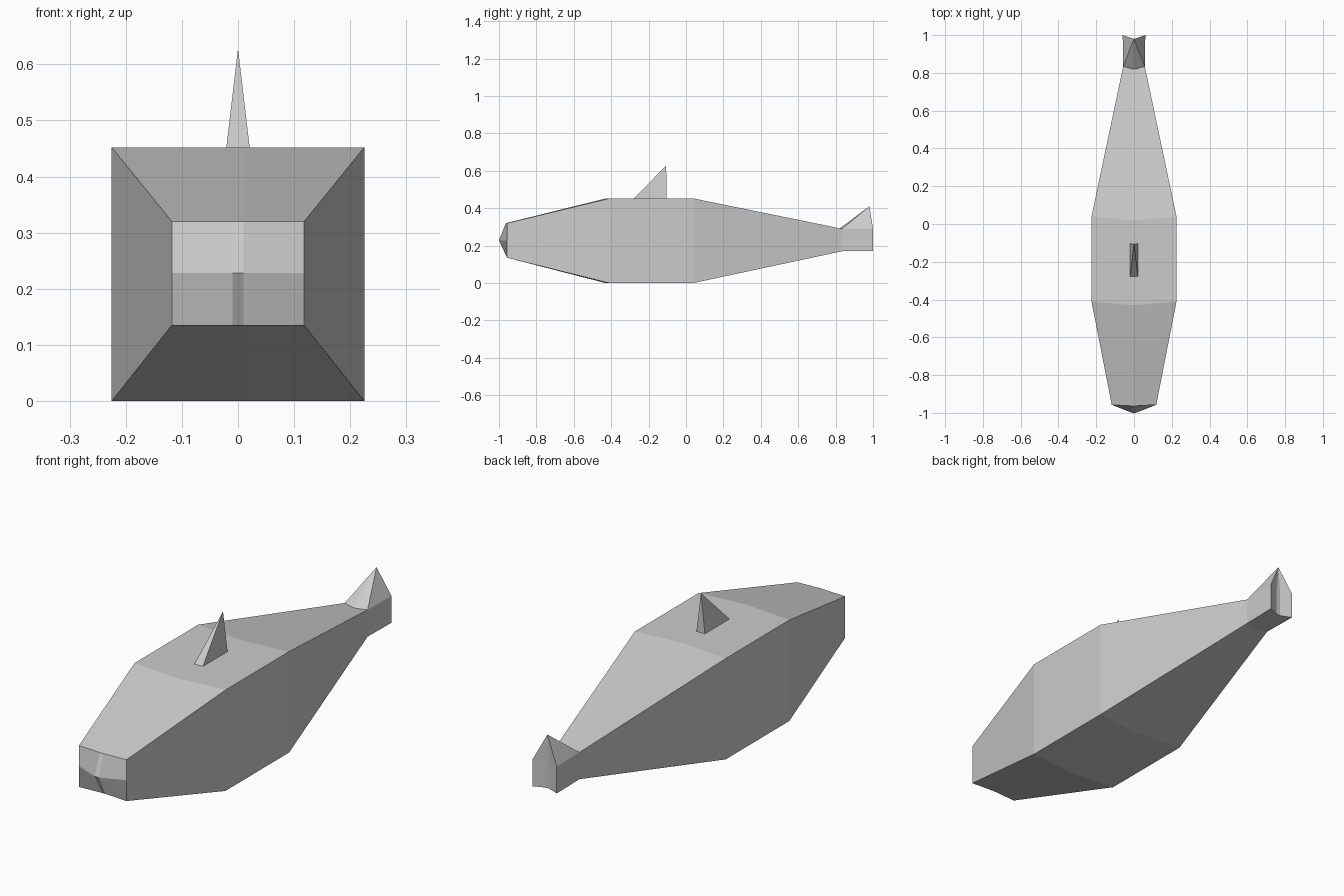
import bpy, bmesh

cube = bpy.data.objects.get("Cube")
if cube:
    bpy.data.objects.remove(cube, do_unlink=True)

grey = bpy.data.materials.new("light_grey")
grey.use_nodes = True
grey.diffuse_color = (0.6, 0.6, 0.6, 1)
grey.node_tree.nodes["Principled BSDF"].inputs["Base Color"].default_value = (0.6, 0.6, 0.6, 1)

MID = 0.01  # half width of the narrow strip along the centre line


def finish(bm, name):
    bmesh.ops.recalc_face_normals(bm, faces=bm.faces)
    mesh = bpy.data.meshes.new(name)
    bm.to_mesh(mesh)
    bm.free()
    mesh.materials.append(grey)
    obj = bpy.data.objects.new(name, mesh)
    bpy.context.collection.objects.link(obj)


def row(bm, w, y, y_mid, z):
    """Four points across the body, the middle two shifted along y."""
    return [bm.verts.new(p) for p in
            ((-w, y, z), (-MID, y_mid, z), (MID, y_mid, z), (w, y, z))]


def ring(bm, w, y, y_top, y_bottom, z0, z1):
    return row(bm, w, y, y_top, z1) + row(bm, w, y, y_bottom, z0)[::-1]


def bridge(bm, a, b):
    n = len(a)
    for i in range(n):
        j = (i + 1) % n
        bm.faces.new((a[i], a[j], b[j], b[i]))


def strip(bm, a, b):
    for i in range(3):
        bm.faces.new((a[i], a[i + 1], b[i + 1], b[i]))


# Body: nose, two full sections, tail root
bm = bmesh.new()
sections = [
    (0.118, -0.957, -0.963, -0.95, 0.135, 0.32),
    (0.225, -0.41, -0.43, -0.43, 0.0, 0.452),
    (0.225, 0.04, 0.02, 0.02, 0.0, 0.452),
    (0.057, 0.835, 0.82, 0.82, 0.17, 0.29),
]
rings = [ring(bm, *s) for s in sections]
for a, b in zip(rings, rings[1:]):
    bridge(bm, a, b)

# Blunt nose, pointed at mid height
nose = row(bm, 0.118, -0.957, -1.0, 0.228)
first = rings[0]
strip(bm, first[:4], nose)
strip(bm, nose, first[4:][::-1])
bm.faces.new((first[0], nose[0], first[7]))
bm.faces.new((first[3], nose[3], first[4]))

# Tail block, hollowed at the back, rising to a point
root = rings[-1]
end = ring(bm, 0.06, 1.0, 0.98, 0.98, 0.17, 0.29)
tip = bm.verts.new((0, 0.98, 0.41))
for i in range(3, 8):
    j = (i + 1) % 8
    bm.faces.new((root[i], root[j], end[j], end[i]))
strip(bm, end[:4], end[4:][::-1])
outline = root[:4] + end[:4][::-1]
for i, v in enumerate(outline):
    bm.faces.new((v, outline[(i + 1) % 8], tip))
finish(bm, "body")

# Dorsal fin: thin pyramid with an upright back
bm = bmesh.new()
base = [bm.verts.new(p) for p in
        ((-0.021, -0.28, 0.45), (0.021, -0.28, 0.45),
         (0.021, -0.104, 0.45), (-0.021, -0.104, 0.45))]
tip = bm.verts.new((0, -0.106, 0.628))
bm.faces.new(base)
for i in range(4):
    bm.faces.new((base[i], base[(i + 1) % 4], tip))
finish(bm, "dorsal_fin")
